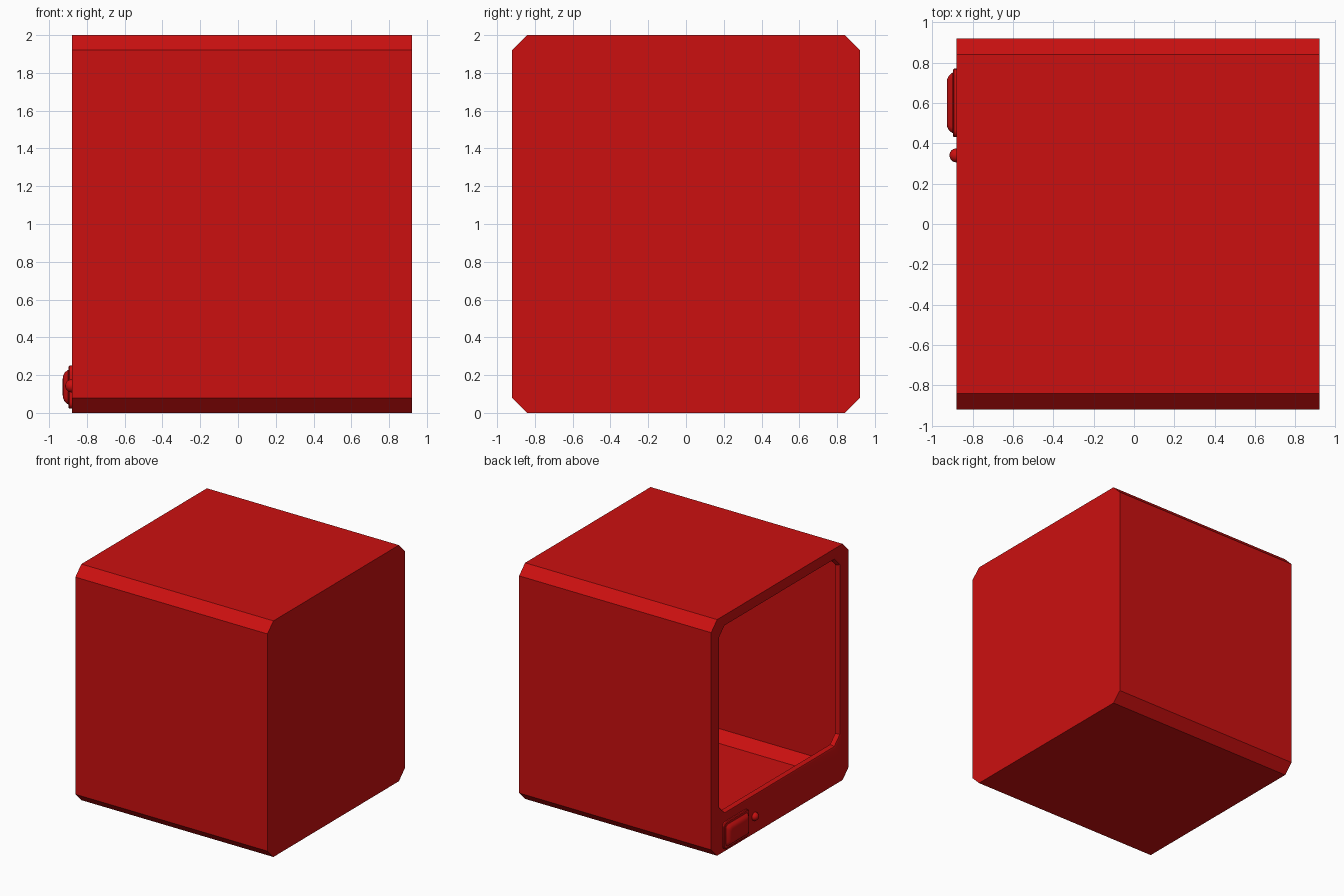
import bpy, bmesh, math

if "Cube" in bpy.data.objects:
    bpy.data.objects.remove(bpy.data.objects["Cube"])

red = bpy.data.materials.new("red_plastic")
red.diffuse_color = (0.6, 0.005, 0.005, 1)
red.use_nodes = True
red.node_tree.nodes["Principled BSDF"].inputs["Base Color"].default_value = red.diffuse_color


def ring(x, y0, y1, z0, z1, r, seg=1):
    """Rectangle across the x axis with cut (seg 1) or rounded corners."""
    pts = []
    corners = [(y1 - r, z1 - r), (y0 + r, z1 - r), (y0 + r, z0 + r), (y1 - r, z0 + r)]
    for i, (cy, cz) in enumerate(corners):
        for k in range(seg + 1):
            a = math.pi / 2 * (i + k / seg)
            pts.append((x, cy + r * math.cos(a), cz + r * math.sin(a)))
    return pts


def finish(name, bm):
    bmesh.ops.recalc_face_normals(bm, faces=bm.faces[:])
    me = bpy.data.meshes.new(name)
    bm.to_mesh(me)
    bm.free()
    me.materials.append(red)
    ob = bpy.data.objects.new(name, me)
    bpy.context.collection.objects.link(ob)
    bpy.context.view_layer.objects.active = ob
    ob.select_set(True)
    bpy.ops.object.shade_smooth_by_angle(angle=math.radians(31))
    ob.select_set(False)
    return ob


def loft(name, rings, close_end=False):
    """Skin successive rings; the first is capped, the last optionally."""
    bm = bmesh.new()
    loops = [[bm.verts.new(p) for p in r] for r in rings]
    for a, b in zip(loops, loops[1:]):
        for i in range(len(a)):
            j = (i + 1) % len(a)
            bm.faces.new((a[i], a[j], b[j], b[i]))
    bm.faces.new(loops[0])
    if close_end:
        bm.faces.new(loops[-1])
    return finish(name, bm)


# Thin housing, open at the left, with a rounded lip turning into the opening
def opening(x, inset):
    return ring(x, -0.82 + inset, 0.82 - inset, 0.31 + inset, 1.92 - inset, 0.08 - inset / 2)


lip = [opening(-0.88 + 0.04 * (1 - math.cos(a)), 0.022 * math.sin(a))
       for a in (0, math.pi / 6, math.pi / 3, math.pi / 2)]
loft("housing", [ring(0.92, -0.92, 0.92, 0, 2, 0.08),
                 ring(-0.88, -0.92, 0.92, 0, 2, 0.08)] + lip)

# Button surround
loft("button_surround", [ring(-0.87, 0.43, 0.77, 0.022, 0.25, 0.035, 4),
                         ring(-0.892, 0.43, 0.77, 0.022, 0.25, 0.035, 4),
                         ring(-0.897, 0.436, 0.764, 0.028, 0.244, 0.03, 4)], True)

# Domed push button
loft("power_button", [ring(-0.89, 0.45, 0.75, 0.045, 0.228, 0.03, 4),
                      ring(-0.90, 0.45, 0.75, 0.045, 0.228, 0.03, 4),
                      ring(-0.918, 0.465, 0.735, 0.06, 0.213, 0.028, 4),
                      ring(-0.926, 0.482, 0.718, 0.077, 0.196, 0.024, 4),
                      ring(-0.928, 0.50, 0.70, 0.093, 0.18, 0.02, 4)], True)

# Indicator light
bm = bmesh.new()
bmesh.ops.create_uvsphere(bm, u_segments=16, v_segments=10, radius=0.035)
bmesh.ops.translate(bm, vec=(-0.88, 0.34, 0.143), verts=bm.verts)
finish("indicator_light", bm)
